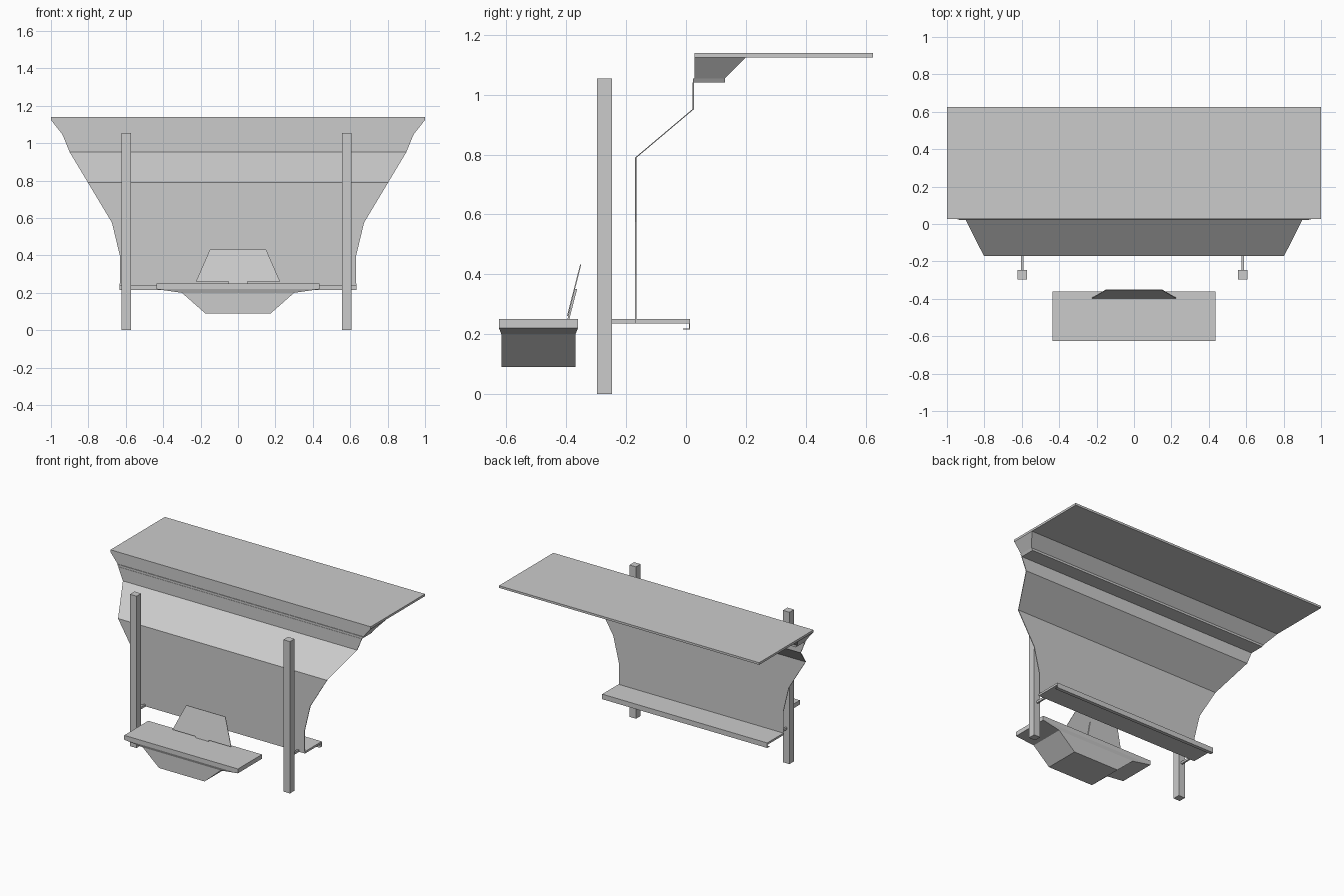
import bpy, bmesh

if "Cube" in bpy.data.objects:
    bpy.data.objects.remove(bpy.data.objects["Cube"])


def loft(name, sections, cx=0.0):
    """Stack of rectangles (half_width, y_front, y_back, z), skinned and capped."""
    bm = bmesh.new()
    rings = []
    for hw, y0, y1, z in sections:
        pts = ((-hw, y0), (hw, y0), (hw, y1), (-hw, y1))
        rings.append([bm.verts.new((cx + x, y, z)) for x, y in pts])
    for a, b in zip(rings, rings[1:]):
        for i in range(4):
            j = (i + 1) % 4
            bm.faces.new((a[i], a[j], b[j], b[i]))
    bm.faces.new(rings[0][::-1])
    bm.faces.new(rings[-1])
    bmesh.ops.recalc_face_normals(bm, faces=bm.faces)
    me = bpy.data.meshes.new(name)
    bm.to_mesh(me)
    bm.free()
    ob = bpy.data.objects.new(name, me)
    bpy.context.collection.objects.link(ob)
    return ob


def box(name, hw, y0, y1, z0, z1, cx=0.0):
    return loft(name, [(hw, y0, y1, z0), (hw, y0, y1, z1)], cx)


# Top slab, sloped support under it and ledge
box("top_slab", 1.0, 0.028, 0.625, 1.124, 1.139)
loft("slab_support", [(0.945, 0.028, 0.131, 1.055), (1.0, 0.028, 0.2, 1.124)])
loft("upper_ledge", [(0.936, 0.024, 0.131, 1.04), (0.945, 0.024, 0.131, 1.055)])

# Thin folded front panel: half width, y, z
panel = [(0.632, -0.17, 0.25), (0.632, -0.17, 0.40), (0.674, -0.17, 0.575),
         (0.803, -0.17, 0.79), (0.9, 0.022, 0.952), (0.936, 0.022, 1.04)]
loft("front_panel", [(w, y, y + 0.005, z) for w, y, z in panel])

# Lower shelf with folded rear lip
box("lower_shelf", 0.634, -0.17, 0.014, 0.236, 0.25)
box("shelf_lip", 0.634, 0.01, 0.014, 0.217, 0.236)
box("shelf_lip_return", 0.634, -0.01, 0.014, 0.215, 0.219)

# Posts and their brackets to the panel
for side, cx in (("left", -0.597), ("right", 0.582)):
    box(side + "_post", 0.025, -0.297, -0.247, 0.0, 1.055, cx)
    box(side + "_bracket", 0.006, -0.247, -0.17, 0.235, 0.25, cx)

# Bench seat with tapered underside
box("bench_seat", 0.437, -0.625, -0.361, 0.22, 0.25)
loft("bench_base", [(0.175, -0.617, -0.369, 0.09), (0.3, -0.617, -0.369, 0.2),
                    (0.437, -0.625, -0.361, 0.22)])

# Leaning backrest and the strip holding it
loft("backrest", [(0.225, -0.398, -0.394, 0.26), (0.15, -0.354, -0.35, 0.432)])
loft("backrest_strip", [(0.05, -0.396, -0.39, 0.25), (0.05, -0.371, -0.364, 0.35)])
